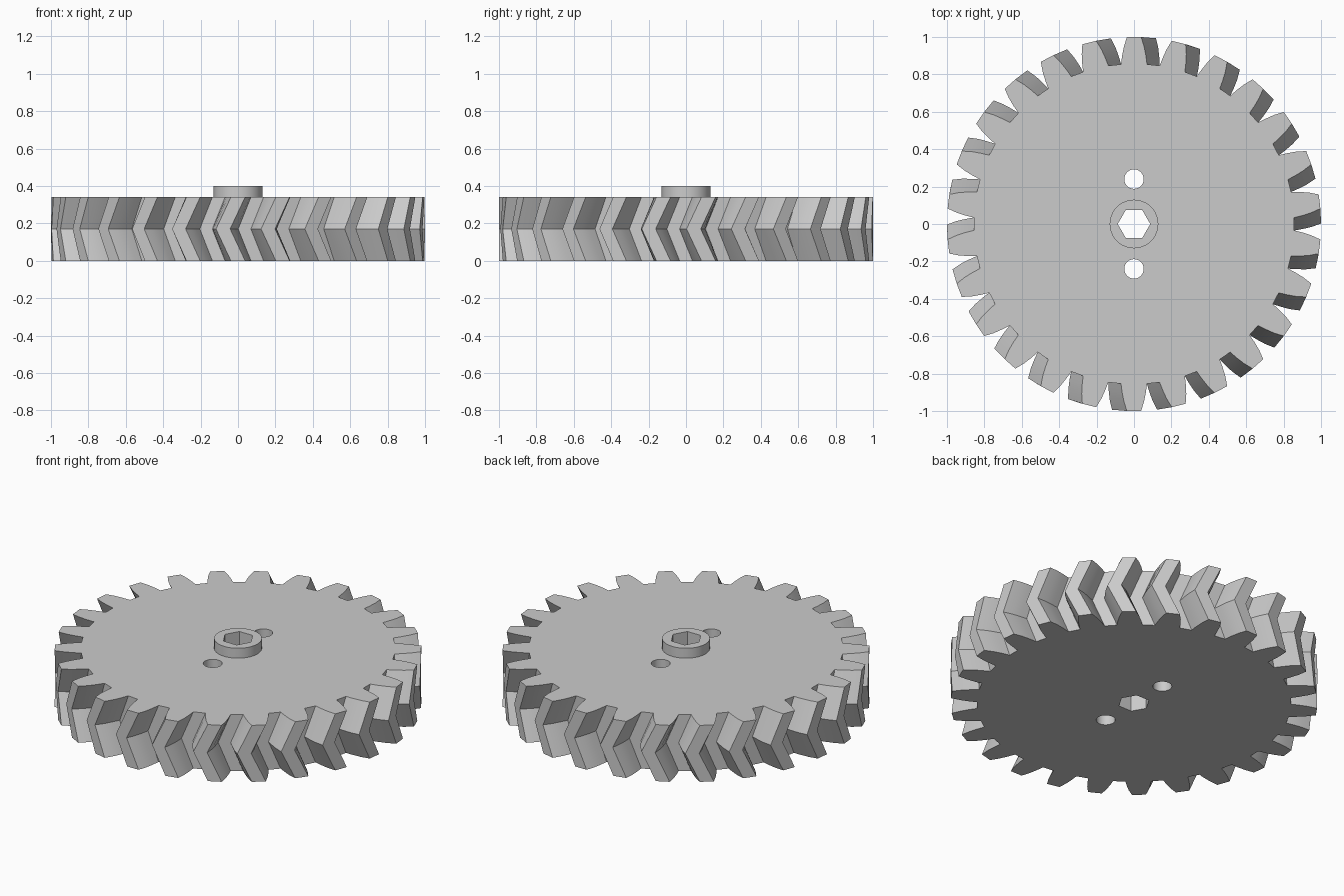
import bpy, bmesh, math
from mathutils import Vector

if "Cube" in bpy.data.objects:
    bpy.data.objects.remove(bpy.data.objects["Cube"], do_unlink=True)

TEETH = 26
THICK = 0.34
TWIST = 0.08          # clockwise turn of the teeth at mid height
PITCH = 2 * math.pi / TEETH
FLANK = [(0.857, 0.081), (0.90, 0.071), (0.95, 0.057), (1.0, 0.038)]  # radius, half angle

grey = bpy.data.materials.new("plain grey")
grey.use_nodes = True
colour = (0.6, 0.6, 0.6, 1)
grey.diffuse_color = colour
grey.node_tree.nodes["Principled BSDF"].inputs["Base Color"].default_value = colour


def polar(r, a, z):
    return Vector((r * math.cos(a), r * math.sin(a), z))


def loft(name, rings):
    """Skin a stack of matching closed rings and cap both ends."""
    bm = bmesh.new()
    loops = [[bm.verts.new(p) for p in ring] for ring in rings]
    n = len(loops[0])
    for low, high in zip(loops, loops[1:]):
        for i in range(n):
            j = (i + 1) % n
            bm.faces.new((low[i], low[j], high[j], high[i]))
    bm.faces.new(loops[0][::-1])
    bm.faces.new(loops[-1])
    mesh = bpy.data.meshes.new(name)
    bm.to_mesh(mesh)
    bm.free()
    mesh.materials.append(grey)
    obj = bpy.data.objects.new(name, mesh)
    bpy.context.collection.objects.link(obj)
    return obj


def prism(name, r, sides, z0, z1, y=0):
    return loft(name, [[polar(r, 2 * math.pi * i / sides, z) + Vector((0, y, 0))
                        for i in range(sides)] for z in (z0, z1)])


def gear_ring(z, turn):
    ring = []
    for t in range(TEETH):
        a = math.pi / 2 + t * PITCH - turn
        ring += [polar(r, a - h, z) for r, h in FLANK]
        ring += [polar(r, a + h, z) for r, h in reversed(FLANK)]
    return ring


def cut(obj, cutter):
    cutter.hide_render = True
    mod = obj.modifiers.new("hole", 'BOOLEAN')
    mod.operation = 'DIFFERENCE'
    mod.solver = 'EXACT'
    mod.object = cutter
    bpy.context.view_layer.objects.active = obj
    bpy.ops.object.modifier_apply(modifier=mod.name)


# Herringbone toothed wheel and its raised hub
wheel = loft("gear_wheel", [gear_ring(0, 0), gear_ring(THICK / 2, TWIST), gear_ring(THICK, 0)])
hub = prism("hub", 0.13, 48, THICK, 0.40)

# Hexagonal shaft hole and two round holes
shaft = prism("shaft_cutter", 0.087, 6, -0.1, 0.5)
cut(wheel, shaft)
cut(hub, shaft)
cutters = [shaft]
for y in (-0.24, 0.24):
    c = prism("round_cutter", 0.052, 32, -0.1, 0.5, y)
    cut(wheel, c)
    cutters.append(c)
for c in cutters:
    bpy.data.objects.remove(c, do_unlink=True)

# Smooth the round walls, keep the corners crisp
for obj in (wheel, hub):
    bpy.ops.object.select_all(action='DESELECT')
    obj.select_set(True)
    bpy.context.view_layer.objects.active = obj
    bpy.ops.object.shade_smooth_by_angle(angle=math.radians(20))
